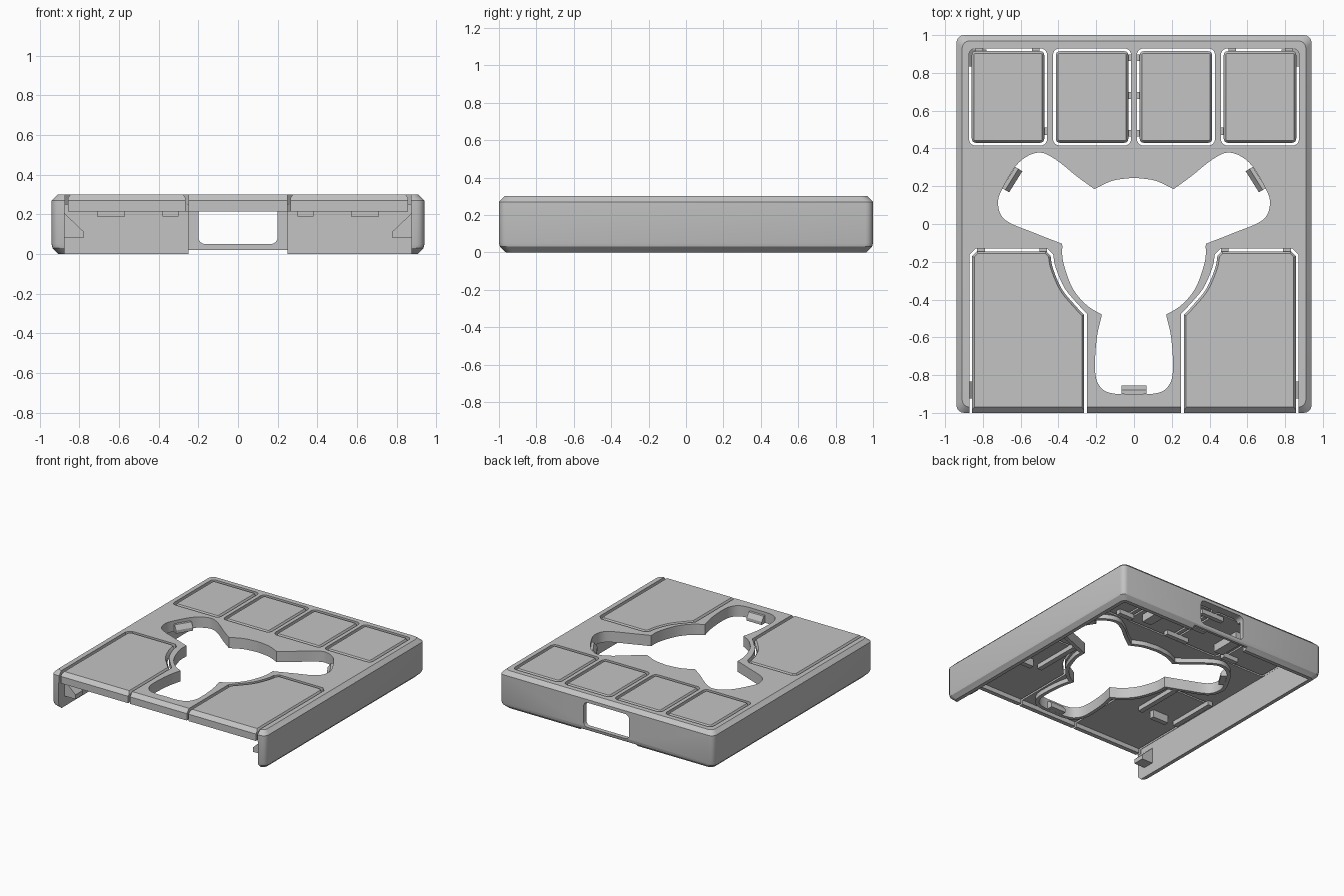
import bpy
import bmesh
from math import cos, sin, pi, radians
from mathutils import Matrix, Vector

cube = bpy.data.objects.get("Cube")
if cube:
    bpy.data.objects.remove(cube, do_unlink=True)

grey = bpy.data.materials.new("plain_grey")
grey.use_nodes = True
GREY = (0.55, 0.55, 0.55, 1)
grey.diffuse_color = GREY
grey.node_tree.nodes["Principled BSDF"].inputs["Base Color"].default_value = GREY

PLATE, LIP, TOP = 0.25, 0.215, 0.30   # plate underside, lip underside, top
STAND = Matrix.Rotation(pi / 2, 4, "X")  # turns an xy outline into an xz one


def rect(x0, x1, y0, y1, r=0.0):
    """Rectangle outline, counter-clockwise, with optional rounded corners."""
    if r == 0:
        return [(x0, y0), (x1, y0), (x1, y1), (x0, y1)]
    corners = [(x1 - r, y1 - r), (x0 + r, y1 - r), (x0 + r, y0 + r), (x1 - r, y0 + r)]
    return [(cx + r * cos((q + k / 4) * pi / 2), cy + r * sin((q + k / 4) * pi / 2))
            for q, (cx, cy) in enumerate(corners) for k in range(5)]


def smooth(pts, n=5):
    """Smooth curve through the points, end point left out."""
    p = [Vector(v) for v in pts]
    p = [2 * p[0] - p[1]] + p + [2 * p[-1] - p[-2]]
    out = []
    for a, b, c, d in zip(p, p[1:], p[2:], p[3:]):
        for k in range(n):
            t = k / n
            v = 0.5 * (2 * b + (c - a) * t + (2 * a - 5 * b + 4 * c - d) * t * t
                       + (3 * b - a - 3 * c + d) * t ** 3)
            out.append((v.x, v.y))
    return out


def offset(pts, d):
    """Grow (d > 0) or shrink an outline along its corner normals."""
    area = sum(a[0] * b[1] - a[1] * b[0] for a, b in zip(pts, pts[1:] + pts[:1]))
    s = d if area > 0 else -d
    out = []
    for i, p in enumerate(pts):
        a, b, c = Vector(pts[i - 1]), Vector(p), Vector(pts[(i + 1) % len(pts)])
        u, v = (b - a).normalized(), (c - b).normalized()
        n = Vector((u.y + v.y, -u.x - v.x))
        n *= 1 / max(0.5, 1 + u.dot(v))
        out.append(tuple(b + n * s))
    return out


def flip(pts):
    return [(-x, y) for x, y in pts]


def loft(name, layers, matrix=Matrix(), ring=False):
    """Solid through matching (outline, height) layers; a ring joins last to first."""
    bm = bmesh.new()
    rings = [[bm.verts.new((x, y, z)) for x, y in pts] for pts, z in layers]
    if ring:
        rings.append(rings[0])
    else:
        bm.faces.new(rings[0])
        bm.faces.new(rings[-1])
    for lo, hi in zip(rings, rings[1:]):
        for i in range(len(lo)):
            bm.faces.new((lo[i - 1], lo[i], hi[i], hi[i - 1]))
    bmesh.ops.recalc_face_normals(bm, faces=bm.faces[:])
    mesh = bpy.data.meshes.new(name)
    bm.to_mesh(mesh)
    bm.free()
    mesh.transform(matrix)
    mesh.materials.append(grey)
    ob = bpy.data.objects.new(name, mesh)
    bpy.context.collection.objects.link(ob)
    return ob


def box(name, x0, x1, y0, y1, z0, z1):
    return loft(name, [(rect(x0, x1, y0, y1), z0), (rect(x0, x1, y0, y1), z1)])


def combine(ob, cutter, operation="DIFFERENCE"):
    """Apply one boolean and drop the cutter."""
    mod = ob.modifiers.new("cut", "BOOLEAN")
    mod.operation, mod.object, mod.solver = operation, cutter, "EXACT"
    dg = bpy.context.evaluated_depsgraph_get()
    dg.update()
    mesh = bpy.data.meshes.new_from_object(ob.evaluated_get(dg))
    ob.modifiers.clear()
    ob.data = mesh
    bpy.data.objects.remove(cutter, do_unlink=True)


# Outer body: softened bottom edge, chamfered top edge
def body_outline(inset):
    return rect(-0.94 + inset, 0.94 - inset, -1 + inset, 1 - inset, 0.04)


shell = loft("shell", [(body_outline(i), z) for i, z in
                       ((0.035, 0), (0.005, 0.03), (0, 0.05), (0, 0.27), (0.03, TOP))])

# Hollow inside, open front under a lip
combine(shell, box("cavity", -0.875, 0.875, -0.965, 0.935, -1, PLATE))
combine(shell, box("front_opening", -0.875, 0.875, -1.1, -0.9, -1, LIP))

# Back window with its thinner surround and raised bottom edge
combine(shell, box("window_recess", -0.25, 0.25, 0.9, 0.965, -1, LIP))
combine(shell, box("bottom_notch", -0.25, 0.25, 0.9, 1.1, -1, 0.02))
window = rect(-0.2, 0.2, 0.05, 0.245, 0.035)
combine(shell, loft("window", [(window, -1.1), (window, -0.9)], STAND))

# Panel outlines: four at the back, two at the front
front = [(0.872, -1.2), (0.872, -0.165), (0.837, -0.13), (0.46, -0.13)]
front += smooth([(0.428, -0.16), (0.415, -0.23), (0.37, -0.335), (0.31, -0.41), (0.25, -0.475)])
front += [(0.25, -0.475), (0.25, -1.2)]
panels = [(f"back_panel_{i + 1}", rect(x - 0.207, x + 0.207, 0.415, 0.93, 0.035))
          for i, x in enumerate((-0.667, -0.222, 0.222, 0.667))]
panels += [("front_panel_left", front), ("front_panel_right", flip(front))]

# Panels follow the shell's shape, with a gap and chamfered upper edge
for name, hole in panels:
    panel = loft(name, [(offset(hole, -0.015), 0), (offset(hole, -0.015), 0.283),
                        (offset(hole, -0.027), TOP + 0.001)])
    source = shell.copy()
    bpy.context.collection.objects.link(source)
    combine(panel, source, "INTERSECT")
for name, hole in panels:
    combine(shell, loft("hole", [(hole, 0.1), (hole, 0.4)]))

# Three-lobed centre opening with a hanging rim
half = smooth([(0, 0.245), (0.11, 0.23), (0.21, 0.185)])
half += smooth([(0.21, 0.185), (0.3, 0.25), (0.42, 0.345), (0.51, 0.378), (0.61, 0.325),
                (0.69, 0.2), (0.72, 0.11), (0.68, 0.02), (0.52, -0.05), (0.38, -0.105)])
half += smooth([(0.38, -0.105), (0.375, -0.2), (0.325, -0.34), (0.25, -0.43), (0.17, -0.48)])
half += smooth([(0.17, -0.48), (0.195, -0.59), (0.206, -0.72), (0.2, -0.82),
                (0.16, -0.88), (0.09, -0.9), (0, -0.9)])
opening = half + [(0, -0.9)] + flip(half[:0:-1])
combine(shell, loft("opening", [(opening, 0.1), (opening, 0.4)]))
wide = offset(opening, 0.028)
loft("opening_rim", [(wide, LIP), (opening, LIP), (opening, PLATE), (wide, PLATE)], ring=True)

# Retaining clips on the rim
for name, x, y, turn in (("left", 0.645, 0.235, -58), ("right", -0.645, 0.235, 58),
                         ("front", 0, -0.878, 0)):
    place = Matrix.Translation((x, y, 0)) @ Matrix.Rotation(radians(turn), 4, "Z")
    slope = -0.012 if name == "front" else 0.012
    loft(f"{name}_clip", [(rect(-0.066, 0.066, -0.022, 0.022), LIP),
                          (rect(-0.066, 0.066, -0.022, 0.022), 0.24),
                          (rect(-0.066, 0.066, slope - 0.01, slope + 0.01), 0.275)], place)

# Mirrored parts underneath: wall gussets, spring arms, cross bars
for side, s in (("left", 1), ("right", -1)):
    gusset = [(s * x, z) for x, z in ((0.88, 0.21), (0.88, 0.08), (0.78, 0.08), (0.78, 0.115))]
    for end, y in (("front", -0.88), ("back", 0.88)):
        loft(f"{end}_{side}_gusset", [(gusset, -y - 0.045), (gusset, -y + 0.045)], STAND)

    def pair(name, x0, x1, y0, y1, z0):
        box(f"{side}_{name}", min(s * x0, s * x1), max(s * x0, s * x1), y0, y1, z0, PLATE + 0.005)

    for i, x in enumerate((0.81, 0.48)):
        pair(f"front_arm_{i + 1}", x - 0.02, x + 0.02, -0.5, -0.1, LIP)
    for i, x in enumerate((0.82, 0.52)):
        pair(f"back_arm_{i + 1}", x - 0.02, x + 0.02, 0.7, 0.937, LIP)
    pair("panel_arm", 0.43, 0.56, 0.47, 0.51, LIP)
    for i, y in enumerate((0.88, 0.68, 0.48)):
        pair(f"centre_arm_{i + 1}", 0, 0.1, y - 0.018, y + 0.018, LIP)
    pair("wide_bar", 0.57, 0.71, -0.5, -0.46, 0.19)
    pair("narrow_bar", 0.3, 0.38, 0.55, 0.8, 0.19)

for ob in bpy.context.scene.objects:
    ob.select_set(ob.type == "MESH")
bpy.context.view_layer.objects.active = shell
bpy.ops.object.shade_smooth_by_angle(angle=radians(30))
